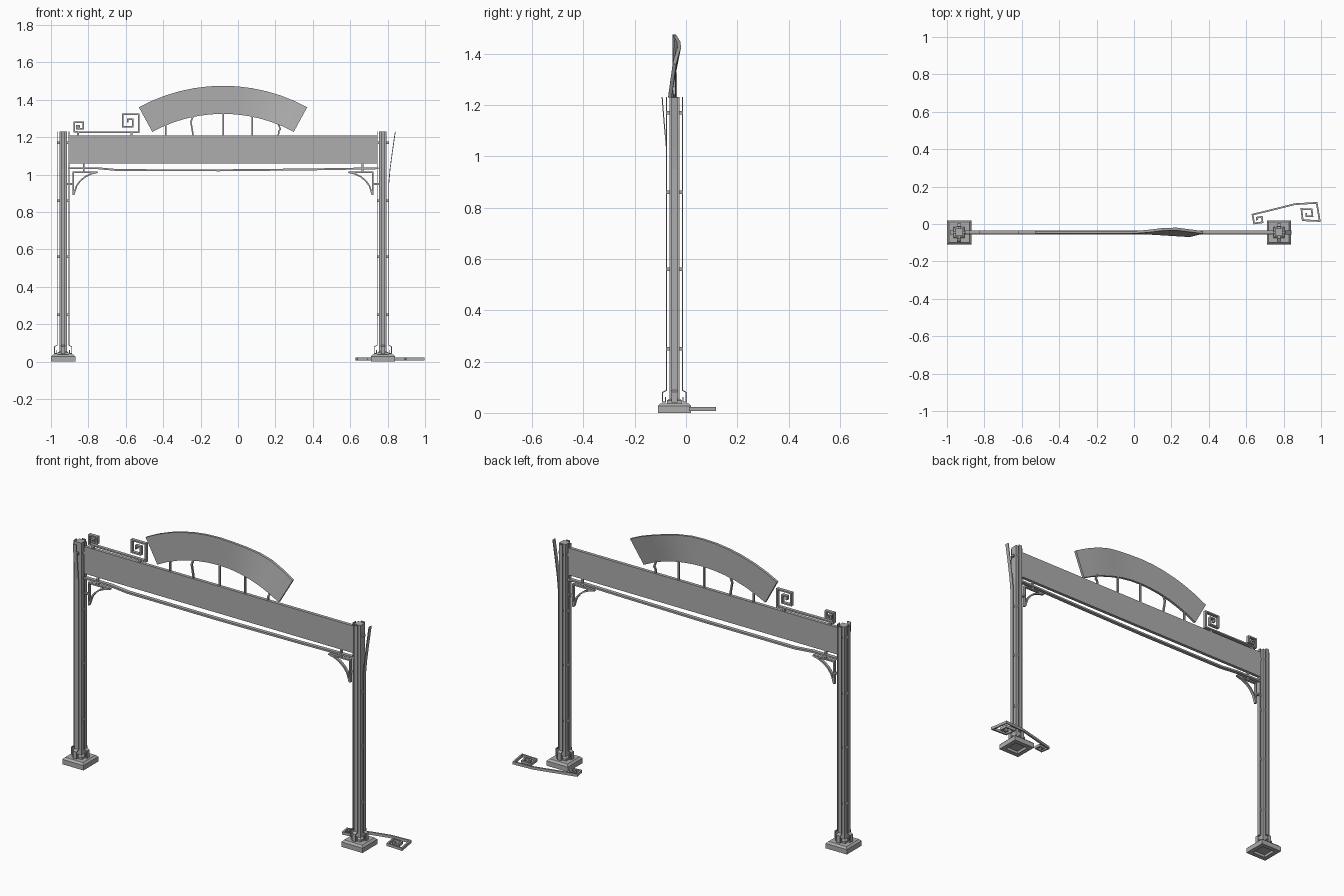
import bpy, bmesh
from math import sin, cos, radians, pi
from mathutils import Matrix, Vector

cube = bpy.data.objects.get("Cube")
if cube:
    bpy.data.objects.remove(cube, do_unlink=True)

GREY = (0.42, 0.42, 0.42, 1)
steel = bpy.data.materials.new("grey_steel")
steel.use_nodes = True
steel.diffuse_color = GREY
steel.node_tree.nodes["Principled BSDF"].inputs["Base Color"].default_value = GREY

MID_X, MID_Y = -0.08, -0.045     # centre of the gateway
POST = 0.855                     # post distance from the centre
UPRIGHT = Matrix.Translation((0, MID_Y, 0)) @ Matrix.Rotation(pi / 2, 4, 'X')


def loft(name, rings, matrix=Matrix()):
    """Skin a list of four-point rings and cap both ends."""
    bm = bmesh.new()
    loops = [[bm.verts.new(matrix @ Vector(p)) for p in ring] for ring in rings]
    for a, b in zip(loops, loops[1:]):
        for i in range(4):
            j = (i + 1) % 4
            bm.faces.new((a[i], a[j], b[j], b[i]))
    bm.faces.new(loops[0])
    bm.faces.new(loops[-1])
    bmesh.ops.recalc_face_normals(bm, faces=bm.faces)
    mesh = bpy.data.meshes.new(name)
    bm.to_mesh(mesh)
    bm.free()
    mesh.materials.append(steel)
    ob = bpy.data.objects.new(name, mesh)
    bpy.context.collection.objects.link(ob)
    return ob


def strip(name, pts, thick, depth, matrix=UPRIGHT):
    """Bend a flat bar along a 2D path with mitred corners."""
    pts = [Vector(p) for p in pts]
    dirs = [(b - a).normalized() for a, b in zip(pts, pts[1:])]
    rings = []
    for i, p in enumerate(pts):
        d0, d1 = dirs[max(i - 1, 0)], dirs[min(i, len(dirs) - 1)]
        n0, n1 = Vector((-d0.y, d0.x)), Vector((-d1.y, d1.x))
        m = (n0 + n1).normalized()
        m *= thick / 2 / max(m.dot(n0), 0.4)
        h = depth / 2
        rings.append([(*(p + m), h), (*(p - m), h), (*(p - m), -h), (*(p + m), -h)])
    return loft(name, rings, matrix)


def square(half, z):
    return [(-half, -half, z), (half, -half, z), (half, half, z), (-half, half, z)]


def box(name, x0, x1, z0, z1, depth):
    z = (z0 + z1) / 2
    return strip(name, [(x0, z), (x1, z)], z1 - z0, depth)


# Posts: hollow-bottomed base, core, four stand-off straps with curled feet
FOOT = [(.031, .088), (.046, .08), (.046, .043), (.034, .043), (.034, .062)]
for side, label in ((-1, "right"), (1, "left")):
    at = Matrix.Translation((MID_X + side * POST, MID_Y, 0))
    loft(label + "_post_base", [square(.04, .015), square(.04, 0), square(.065, 0),
                                square(.065, .027), square(.055, .037)], at)
    loft(label + "_post_core", [square(.03, .037), square(.03, .048),
                                square(.02, .055), square(.02, 1.23)], at)
    for k in range(4):
        turn = at @ Matrix.Rotation(k * pi / 2, 4, 'Z') @ Matrix.Rotation(pi / 2, 4, 'X')
        top = [(.031, 1.23)]
        if side == 1 and k == 0:        # strap peeling away sideways
            top = [(.066, 1.23), (.05, 1.12), (.038, 1.03), (.031, .95)]
        elif side == -1 and k == 3:     # strap peeling away forwards
            top = [(.048, 1.23), (.04, 1.13), (.031, 1.03)]
        strip(f"{label}_post_strap_{k}", top + FOOT, .004, .022, turn)
        for z in (.25, .56, .86, 1.17):
            strip(f"{label}_strap_clip_{k}", [(.018, z), (.032, z)], .014, .014, turn)

# Sign panel and the slightly buckled rail beneath it
box("sign_panel", MID_X - .825, MID_X + .825, 1.06, 1.21, .018)
strip("lower_rail", [(-.91, 1.034), (-.75, 1.034), (-.64, 1.024), (-.1, 1.023),
                     (.4, 1.028), (.75, 1.034)], .01, .02)

# Corner brackets, mirrored about the middle
for s, label in ((-1, "right"), (1, "left")):
    def m(*pts):
        return [(MID_X + s * x, z) for x, z in pts]
    strip(label + "_bracket_frame", m((.8, .89), (.8, 1.013), (.67, 1.013)), .008, .015)
    strip(label + "_bracket_brace", m((.798, .893), (.783, .94), (.762, .968), (.735, .99),
                                      (.705, 1.004), (.67, 1.013)), .008, .015)
    strip(label + "_bracket_pin", m((.835, .95), (.8, .95)), .01, .012)
    strip(label + "_rail_hanger", m((.745, 1.01), (.745, 1.065)), .01, .012)

# Arched sign, its left end twisted out of plane
R_OUT, R_IN, ARC_Z, SPAN, STEPS = .94, .79, .535, 28.6, 12
rings = []
for i in range(STEPS + 1):
    deg = -SPAN + 2 * SPAN * i / STEPS
    t = max(0, (deg - 6) / (SPAN - 6))
    sway_out = .022 * max(0, 1 - abs(t - .5) * 2)
    sway_in = -.018 * t
    ring = []
    for r, sway, sign in ((R_OUT, sway_out, -1), (R_OUT, sway_out, 1),
                          (R_IN, sway_in, 1), (R_IN, sway_in, -1)):
        a = radians(deg)
        ring.append((MID_X + r * sin(a), MID_Y + sway + sign * .007, ARC_Z + r * cos(a)))
    rings.append(ring)
loft("arched_sign", rings)

# Thin struts under the arch, two of them kinked
for x, bend in ((-.385, 0), (-.24, -.012), (-.08, 0), (.075, 0), (.215, .012)):
    top = ARC_Z + (R_IN ** 2 - (x - MID_X) ** 2) ** .5 + .004
    path = [(x, 1.205), (x, top)]
    if bend:
        path = [(x, 1.205), (x + bend / 3, 1.235), (x + bend, top - .03), (x, top)]
    strip("arch_strut", path, .008, .01)

# Square scroll ornament standing on the sign
strip("top_scroll", [(-.848, 1.25), (-.848, 1.262), (-.862, 1.262), (-.862, 1.246), (-.828, 1.246),
                     (-.828, 1.28), (-.876, 1.28), (-.876, 1.228), (-.53, 1.226),
                     (-.53, 1.322), (-.617, 1.322), (-.617, 1.255), (-.562, 1.255),
                     (-.562, 1.297), (-.59, 1.297), (-.59, 1.278)], .008, .018)
for x in (-.855, -.57):
    box("scroll_mount", x - .006, x + .006, 1.205, 1.228, .012)

# Matching scroll lying on the ground behind the left post
strip("fallen_scroll", [(.658, .02), (.656, .034), (.684, .038), (.687, .009), (.642, .003),
                        (.634, .05), (.86, .106), (.977, .113), (.993, .016), (.902, .02),
                        (.895, .08), (.95, .078), (.954, .042), (.922, .042),
                        (.92, .058)], .009, .015, Matrix.Translation((0, 0, .015)))

# Smooth only the gentle bends
for ob in bpy.context.selected_objects:
    ob.select_set(False)
arch = bpy.data.objects["arched_sign"]
arch.select_set(True)
bpy.context.view_layer.objects.active = arch
bpy.ops.object.shade_smooth_by_angle(angle=radians(25))
